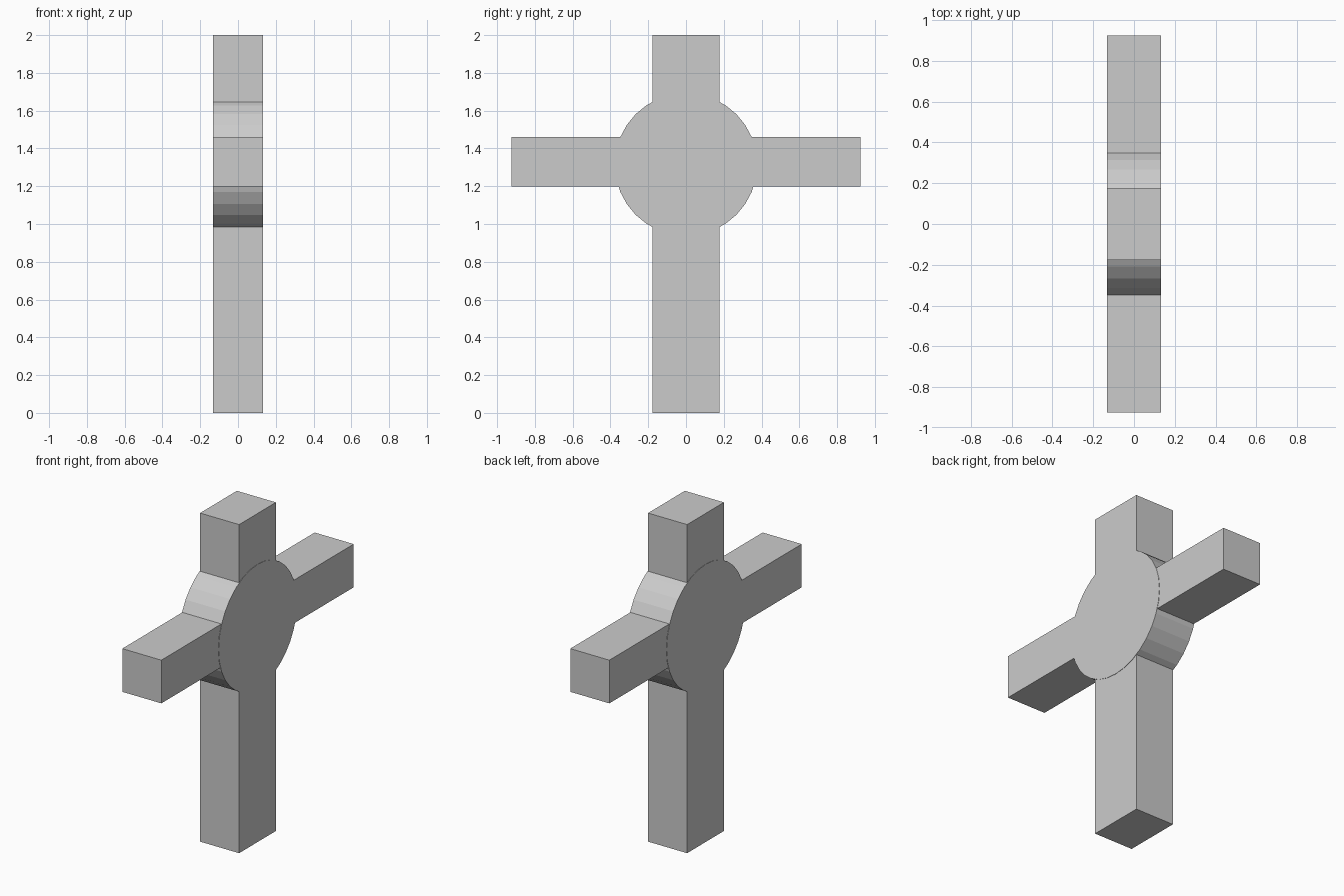
import bpy
import math

if "Cube" in bpy.data.objects:
    bpy.data.objects.remove(bpy.data.objects["Cube"])


def box(name, size, z):
    bpy.ops.mesh.primitive_cube_add(size=1, location=(0, 0, z))
    ob = bpy.context.object
    ob.name = name
    ob.scale = size
    bpy.ops.object.transform_apply(location=False, rotation=False, scale=True)
    return ob


# Upright post and horizontal arms
box("upright_post", (0.263, 0.354, 2.0), 1.0)
box("cross_arm", (0.263, 1.85, 0.263), 1.329)

# Round hub at the crossing, a hair thicker than the beams
bpy.ops.mesh.primitive_cylinder_add(vertices=32, radius=0.377, depth=0.267,
                                    location=(0, 0, 1.315),
                                    rotation=(0, math.pi / 2, 0))
hub = bpy.context.object
hub.name = "round_hub"
bpy.ops.object.transform_apply(location=False, rotation=True, scale=False)
